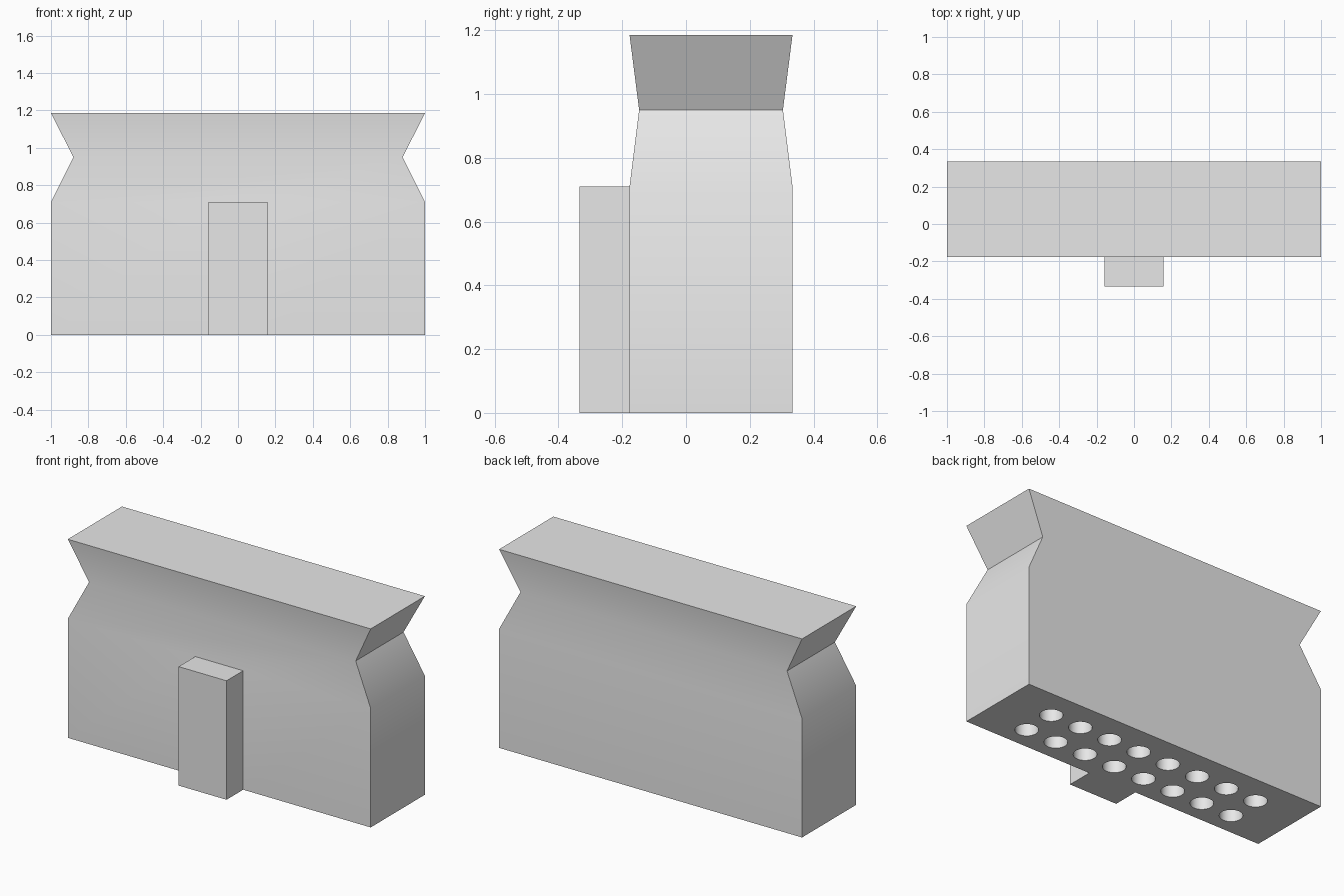
import bpy, bmesh
from mathutils import Matrix

cube = bpy.data.objects.get("Cube")
if cube:
    bpy.data.objects.remove(cube, do_unlink=True)

FRONT, BACK, TAB_FRONT = -0.177, 0.334, -0.334
TAB_X = 0.158
SHOULDER, WAIST, TOP = 0.71, 0.95, 1.185


def make_object(name, bm):
    bmesh.ops.recalc_face_normals(bm, faces=bm.faces)
    mesh = bpy.data.meshes.new(name)
    bm.to_mesh(mesh)
    bm.free()
    obj = bpy.data.objects.new(name, mesh)
    bpy.context.collection.objects.link(obj)
    return obj


grey = bpy.data.materials.new("light grey")
grey.use_nodes = True
colour = (0.8, 0.8, 0.8, 1)
grey.diffuse_color = colour
grey.node_tree.nodes["Principled BSDF"].inputs["Base Color"].default_value = colour

# Block: T-shaped footprint up to the shoulder, then a pinched waist and flared top
bm = bmesh.new()


def ring(points, z):
    return [bm.verts.new((x, y, z)) for x, y in points]


def corners(inset_x, inset_y):
    x, f, b = 1 - inset_x, FRONT + inset_y, BACK - inset_y
    return [(-x, f), (x, f), (x, b), (-x, b)]


box = corners(0, 0)
tab = [(-TAB_X, FRONT), (-TAB_X, TAB_FRONT), (TAB_X, TAB_FRONT), (TAB_X, FRONT)]
footprint = [box[0]] + tab + box[1:]
base = ring(footprint, 0)
shoulder = ring(footprint, SHOULDER)
waist = ring(corners(0.12, 0.03), WAIST)
top = ring(box, TOP)

bm.faces.new(base)
for i in range(len(base)):
    j = (i + 1) % len(base)
    bm.faces.new((base[i], base[j], shoulder[j], shoulder[i]))
bm.faces.new(shoulder[1:5])                                   # top of the tab
bm.faces.new([shoulder[0], shoulder[1], shoulder[4], shoulder[5], waist[1], waist[0]])
upright = [shoulder[0]] + shoulder[5:]
for i in range(1, 4):
    j = (i + 1) % 4
    bm.faces.new((upright[i], upright[j], waist[j], waist[i]))
for i in range(4):
    j = (i + 1) % 4
    bm.faces.new((waist[i], waist[j], top[j], top[i]))
bm.faces.new(top)
block = make_object("flared_block", bm)
block.data.materials.append(grey)

# Two rows of round sockets in the underside
bm = bmesh.new()
for column in range(8):
    for y in (-0.042, 0.158):
        bmesh.ops.create_cone(bm, cap_ends=True, segments=32, radius1=0.0625,
                              radius2=0.0625, depth=0.2,
                              matrix=Matrix.Translation((0.2 * column - 0.7, y, 0)))
cutter = make_object("socket_cutter", bm)
cutter.hide_render = True
cutter.data.materials.append(grey)

cut = block.modifiers.new("sockets", 'BOOLEAN')
cut.operation = 'DIFFERENCE'
cut.solver = 'EXACT'
cut.object = cutter
for o in bpy.context.selected_objects:
    o.select_set(False)
bpy.context.view_layer.objects.active = block
block.select_set(True)
bpy.ops.object.modifier_apply(modifier=cut.name)
bpy.data.objects.remove(cutter, do_unlink=True)

# Soft shading over the gentle bends, crisp corners elsewhere
bpy.ops.object.shade_smooth_by_angle()
